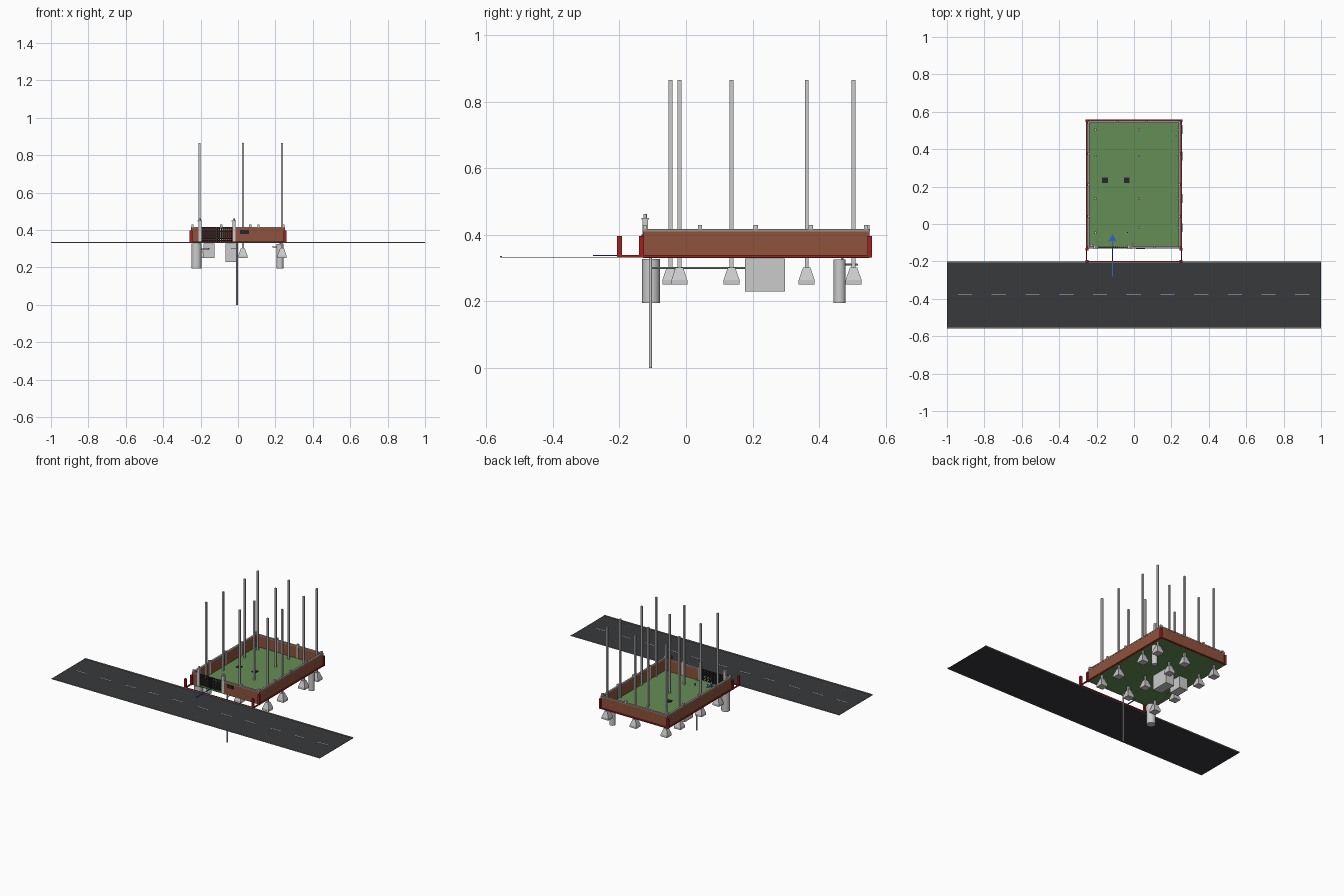
import bpy, bmesh, math
from mathutils import Vector

if "Cube" in bpy.data.objects:
    bpy.data.objects.remove(bpy.data.objects["Cube"])


def material(name, r, g, b):
    m = bpy.data.materials.new(name)
    m.diffuse_color = (r, g, b, 1)
    m.use_nodes = True
    m.node_tree.nodes["Principled BSDF"].inputs["Base Color"].default_value = m.diffuse_color
    return m


BRICK = material("brick", 0.28, 0.085, 0.045)
GRASS = material("grass", 0.13, 0.27, 0.09)
ASPHALT = material("asphalt", 0.04, 0.041, 0.046)
WHITE = material("road_paint", 0.7, 0.7, 0.68)
RED = material("boundary_red", 0.36, 0.015, 0.015)
DARK = material("dark_metal", 0.02, 0.02, 0.022)
BLUE = material("arrow_blue", 0.03, 0.12, 0.6)
COPING = material("coping_stone", 0.3, 0.29, 0.27)


def finish(name, bm, mat):
    me = bpy.data.meshes.new(name)
    bmesh.ops.recalc_face_normals(bm, faces=bm.faces)
    bm.to_mesh(me)
    bm.free()
    ob = bpy.data.objects.new(name, me)
    bpy.context.collection.objects.link(ob)
    if mat:
        me.materials.append(mat)
    return ob


def box(name, x0, x1, y0, y1, z0, z1, mat=None):
    bm = bmesh.new()
    bmesh.ops.create_cube(bm, size=1)
    for v in bm.verts:
        v.co = ((x0 + x1) / 2 + v.co.x * (x1 - x0),
                (y0 + y1) / 2 + v.co.y * (y1 - y0),
                (z0 + z1) / 2 + v.co.z * (z1 - z0))
    return finish(name, bm, mat)


def post(name, x, y, w, z0, z1, mat=None):
    return box(name, x - w / 2, x + w / 2, y - w / 2, y + w / 2, z0, z1, mat)


def pipe(name, a, b, r, mat=None, sides=24):
    a, b = Vector(a), Vector(b)
    bm = bmesh.new()
    bmesh.ops.create_cone(bm, cap_ends=True, segments=sides, radius1=r, radius2=r, depth=(b - a).length)
    q = (b - a).to_track_quat('Z', 'Y')
    for v in bm.verts:
        v.co = q @ v.co + (a + b) / 2
    ob = finish(name, bm, mat)
    bpy.context.view_layer.objects.active = ob
    ob.select_set(True)
    bpy.ops.object.shade_smooth_by_angle()
    ob.select_set(False)
    return ob


def footing(name, x, y):
    # square pad that tapers up to the column
    bm = bmesh.new()
    rings = []
    for z, h in ((0.25, 0.024), (0.264, 0.024), (0.302, 0.011)):
        rings.append([bm.verts.new((x + sx * h, y + sy * h, z))
                      for sx, sy in ((-1, -1), (1, -1), (1, 1), (-1, 1))])
    for lo, hi in zip(rings, rings[1:]):
        for i in range(4):
            j = (i + 1) % 4
            bm.faces.new((lo[i], lo[j], hi[j], hi[i]))
    bm.faces.new(rings[0])
    bm.faces.new(rings[-1])
    return finish(name, bm, None)


X0, X1, Y0, Y1, G = -0.25, 0.25, -0.13, 0.552, 0.335

# Road with kerbs and centre dashes
box("road", -1, 1, -0.553, -0.205, 0.331, 0.333, ASPHALT)
for i, y in enumerate((-0.556, -0.204)):
    box(f"kerb_{i}", -1, 1, y - 0.003, y + 0.003, 0.331, 0.337, COPING)
for i in range(11):
    x = -0.903 + i * 0.1803
    box(f"road_dash_{i}", x - 0.038, x + 0.038, -0.378, -0.373, 0.333, 0.334, WHITE)

# Plot ground
box("plot_ground", X0, X1, Y0, Y1, 0.330, G, GRASS)

# Red boundary strips and marker posts
for s, n in ((-1, "left"), (1, "right")):
    box(f"boundary_{n}", s * 0.253 - 0.003, s * 0.253 + 0.003, -0.203, 0.558, 0.331, 0.339, RED)
    for i, y in enumerate((-0.2, -0.134, 0.553)):
        post(f"marker_{n}_{i}", s * 0.251, y, 0.014, 0.331, 0.397, RED)
for n, y in (("front", -0.2), ("back", 0.555)):
    box(f"boundary_{n}", -0.253, 0.253, y - 0.003, y + 0.003, 0.331, 0.339, RED)

# Brick walls with coping
T = 0.012
walls = {"left": (X0, X0 + T, Y0, Y1), "right": (X1 - T, X1, Y0, Y1),
         "back": (X0 + T, X1 - T, Y1 - T, Y1),
         "front_left": (X0 + T, -0.205, Y0, Y0 + T),
         "front_right": (-0.02, X1 - T, Y0, Y0 + T)}
for n, (a, b, c, d) in walls.items():
    box(f"wall_{n}", a, b, c, d, G, 0.41, BRICK)
    box(f"coping_{n}", a - 0.001, b + 0.001, c - 0.001, d + 0.001, 0.41, 0.417, COPING)

# Wall piers
piers = [(s * 0.243, y) for s in (-1, 1) for y in (-0.123, 0.042, 0.21, 0.375, 0.541)]
piers += [(-0.09, 0.545), (0.065, 0.545), (0.11, -0.123)]
for i, (x, y) in enumerate(piers):
    post(f"wall_pier_{i}", x, y, 0.0125, G, 0.43)

# Gate pillars with cap and lamp
for i, x in enumerate((-0.204, -0.022)):
    post(f"gate_pillar_{i}", x, -0.123, 0.017, G, 0.446)
    post(f"gate_pillar_cap_{i}", x, -0.123, 0.023, 0.446, 0.450)
    pipe(f"gate_lamp_{i}", (x, -0.123, 0.450), (x, -0.123, 0.463), 0.005)

# Two gate leaves: frame, slats, bars
for n, a, b in (("left", -0.194, -0.115), ("right", -0.111, -0.032)):
    for z in (0.344, 0.354, 0.364, 0.374, 0.384, 0.394, 0.411):
        box(f"gate_{n}_rail", a, b, -0.126, -0.122, z - 0.003, z + 0.003, DARK)
    for k in range(8):
        x = a + 0.002 + (b - a - 0.004) * k / 7
        box(f"gate_{n}_bar", x - 0.002, x + 0.002, -0.127, -0.121, 0.340, 0.415, DARK)

# Wall plate on the front wall
box("wall_plate", 0.01, 0.058, -0.134, -0.13, 0.38, 0.401, DARK)

# Columns on tapered footings
k = 0
for x, front_y in ((-0.205, -0.047), (0.026, -0.02), (0.235, -0.02)):
    for y in (front_y, 0.137, 0.363, 0.504):
        footing(f"footing_{k}", x, y)
        post(f"column_{k}", x, y, 0.0115, 0.30, 0.866)
        k += 1

# Underground tanks and their covers
box("tank_small", -0.185, -0.125, 0.19, 0.28, 0.25, 0.329)
box("tank_large", -0.067, -0.002, 0.177, 0.297, 0.23, 0.329)
for n, x in (("small", -0.155), ("large", -0.038)):
    post(f"tank_cover_{n}", x, 0.234, 0.03, G, 0.339, DARK)

# Recharge pits, borehole, buried pipes
pipe("front_pit", (-0.222, -0.105, 0.195), (-0.222, -0.105, 0.327), 0.027, sides=32)
pipe("back_pit", (0.225, 0.462, 0.195), (0.225, 0.462, 0.325), 0.018, sides=32)
pipe("borehole", (-0.005, -0.107, 0.0), (-0.005, -0.107, 0.345), 0.0045, sides=16)
pipe("borehole_pipe", (-0.005, -0.107, 0.3), (-0.033, 0.18, 0.3), 0.0025, sides=12)
pipe("front_pit_pipe", (-0.222, -0.105, 0.3), (-0.155, 0.195, 0.3), 0.0025, sides=12)
pipe("back_pit_pipe", (0.225, 0.462, 0.31), (0.185, 0.515, 0.31), 0.003, sides=12)
pipe("vent_pipe", (0.226, 0.47, 0.32), (0.226, 0.47, 0.36), 0.004, sides=12)

# Meter box and supply stub near the gate
box("meter_box", -0.236, -0.218, -0.118, -0.106, 0.36, 0.39)
pipe("supply_stub", (-0.035, -0.045, G), (-0.035, -0.045, 0.35), 0.003, BLUE, 12)

# Blue entry arrow
box("arrow_shaft", -0.1175, -0.1125, -0.28, -0.09, 0.336, 0.34, BLUE)
bm = bmesh.new()
f = bm.faces.new([bm.verts.new((x, y, 0.336)) for x, y in
                  ((-0.137, -0.092), (-0.093, -0.092), (-0.115, -0.055))])
ext = bmesh.ops.extrude_face_region(bm, geom=[f])
bmesh.ops.translate(bm, vec=(0, 0, 0.004),
                    verts=[v for v in ext["geom"] if isinstance(v, bmesh.types.BMVert)])
finish("arrow_head", bm, BLUE)
